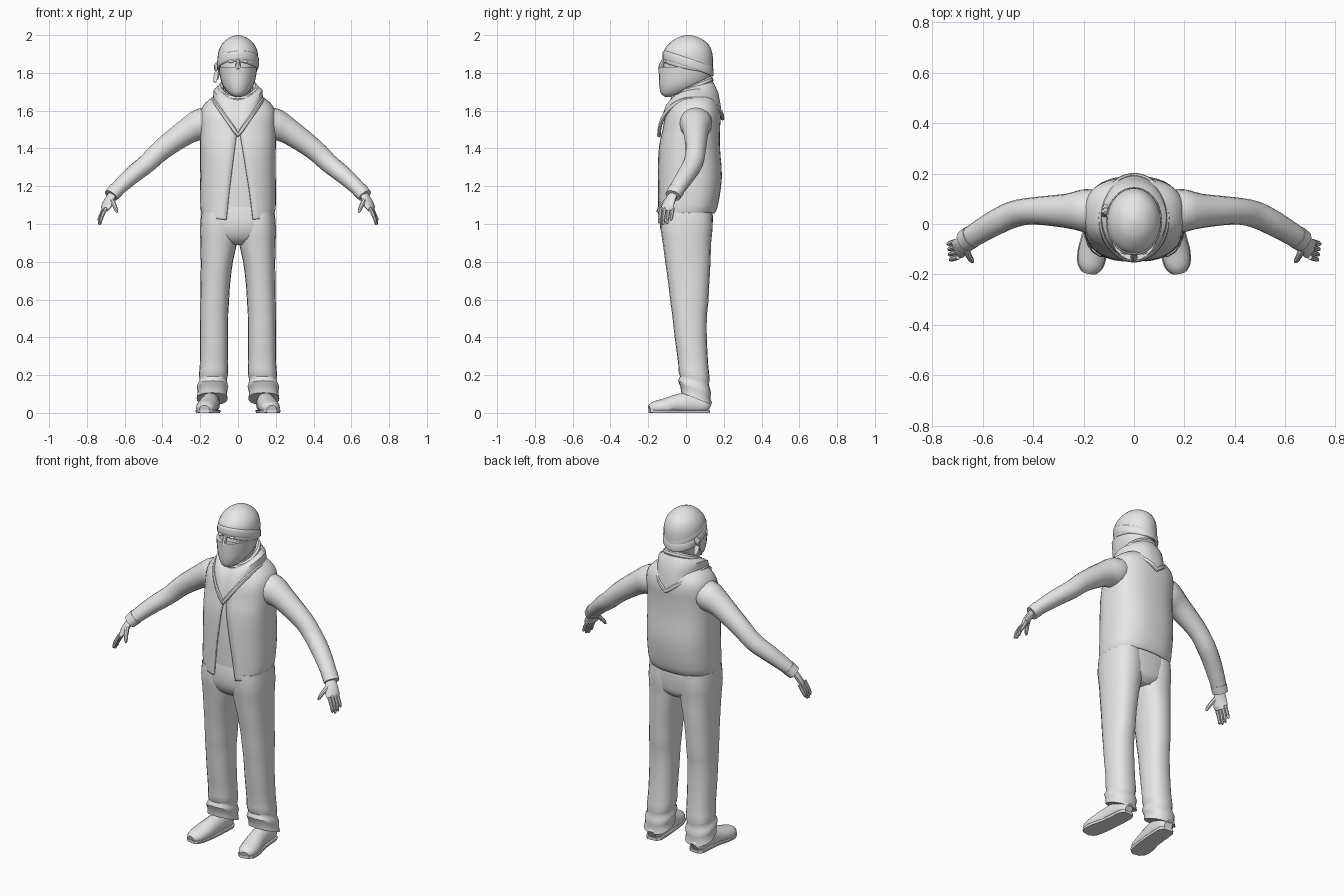
import bpy, bmesh, math
from mathutils import Vector

if "Cube" in bpy.data.objects:
    bpy.data.objects.remove(bpy.data.objects["Cube"])

grey = bpy.data.materials.new("light_grey")
grey.diffuse_color = (0.8, 0.8, 0.8, 1)
grey.use_nodes = True
grey.node_tree.nodes["Principled BSDF"].inputs["Base Color"].default_value = grey.diffuse_color


def skin(name, rows, closed=True, caps=True, loop=False, angle=40):
    """Join rows of points into one surface."""
    bm = bmesh.new()
    grid = [[bm.verts.new(p) for p in r] for r in rows]
    n = len(grid[0])
    for i in range(len(grid) if loop else len(grid) - 1):
        a, b = grid[i], grid[(i + 1) % len(grid)]
        for j in range(n if closed else n - 1):
            k = (j + 1) % n
            bm.faces.new((a[j], a[k], b[k], b[j]))
    if caps and closed and not loop:
        bm.faces.new(grid[0])
        bm.faces.new(grid[-1])
    bmesh.ops.recalc_face_normals(bm, faces=bm.faces)
    me = bpy.data.meshes.new(name)
    bm.to_mesh(me)
    bm.free()
    ob = bpy.data.objects.new(name, me)
    bpy.context.collection.objects.link(ob)
    me.materials.append(grey)
    bpy.ops.object.select_all(action='DESELECT')
    ob.select_set(True)
    bpy.context.view_layer.objects.active = ob
    bpy.ops.object.shade_smooth_by_angle(angle=math.radians(angle))
    return ob


def smooth(rows, k=3):
    """Catmull-Rom in-betweens for rows of numbers."""
    out = []
    for i in range(len(rows) - 1):
        p = [rows[max(0, min(len(rows) - 1, i + d))] for d in (-1, 0, 1, 2)]
        for s in range(k):
            t = s / k
            out.append([0.5 * (2*b + (c-a)*t + (2*a-5*b+4*c-d)*t*t + (3*b-a-3*c+d)*t**3)
                        for a, b, c, d in zip(*p)])
    return out + [list(rows[-1])]


def power(v, e):
    return math.copysign(abs(v) ** (2 / e), v)


def oval(row, angles, e=2.0):
    z, cx, cy, rx, ry, tilt = row
    pts = []
    for a in angles:
        x, y = rx * power(math.cos(a), e), ry * power(math.sin(a), e)
        pts.append(Vector((cx + x, cy + y, z + tilt * y)))
    return pts


def turn(n):
    return [2 * math.pi * i / n for i in range(n)]


def column(name, rows, n=24, e=2.0, k=3, caps=True):
    """Upright loft: rows are z, cx, cy, rx, ry, tilt."""
    return skin(name, [oval(r, turn(n), e) for r in smooth(rows, k)], caps=caps)


def tube(name, rows, n=12, k=3, lo=-9, hi=9, loop=False):
    """Loft along a path: rows are x, y, z, upright radius, sideways radius."""
    rows = rows if loop else smooth(rows, k)
    out, m = [], len(rows)
    for i, r in enumerate(rows):
        nxt = rows[(i + 1) % m] if loop else rows[min(i + 1, m - 1)]
        prv = rows[i - 1] if loop else rows[max(i - 1, 0)]
        t = (Vector(nxt[:3]) - Vector(prv[:3])).normalized()
        v = t.cross(Vector((0, 0, 1))).normalized()
        u = v.cross(t)
        ring = [Vector(r[:3]) + u * r[3] * math.sin(a) + v * r[4] * math.cos(a) for a in turn(n)]
        for p in ring:
            p.z = max(lo, min(hi, p.z))
        out.append(ring)
    return skin(name, out, loop=loop)


# Torso profile shared by the shirt and jacket
torso = smooth([(1.055, 0, 0, .192, .150, 0), (1.10, 0, .01, .2, .16, 0),
                (1.25, 0, .02, .2, .17, 0), (1.40, 0, .018, .2, .162, 0),
                (1.50, 0, .028, .2, .152, 0), (1.57, 0, .037, .2, .147, 0),
                (1.62, 0, .045, .188, .13, 0), (1.66, 0, .047, .15, .107, 0),
                (1.69, 0, .047, .09, .08, 0)])
E = 2.5
skin("shirt", [oval((max(r[0], 1.09), 0, r[2], r[3] - .013, r[4] - .013, 0), turn(32), E)
               for r in torso[2:]])

# Open jacket with a front gap that widens toward the hem
rows = []
for r in torso:
    f = max(0, min(1, (1.47 - r[0]) / .42))
    left, right = (math.acos((w / r[3]) ** (E / 2)) for w in (.008 + .055 * f, .012 + .07 * f))
    start, end = -right, math.pi + left
    ring = oval(r, [start + (end - start) * i / 40 for i in range(41)], E)
    for p in ring:   # front corners hang lower
        p.z -= .035 * max(0, 1 - (r[0] - 1.055) / .12) * max(0, -p.y / .15) ** 2
    rows.append(ring)
jacket = skin("jacket", rows, closed=False)
mod = jacket.modifiers.new("thickness", 'SOLIDIFY')
mod.thickness = .012
mod.offset = -1

# Trousers
column("trouser_seat", [(1.12, 0, .005, .175, .13, 0), (1.04, 0, .002, .192, .14, 0),
                        (.97, 0, .002, .190, .137, 0), (.92, 0, .008, .14, .122, 0),
                        (.89, 0, .012, .06, .09, 0)], 32, 2.6)
for s, side in ((1, "left"), (-1, "right")):
    leg = [(1.06, .10, .003, .094, .135, 0), (.98, .101, .003, .100, .138, 0),
           (.90, .102, .005, .097, .128, 0), (.80, .112, .01, .085, .12, 0),
           (.68, .120, .015, .078, .108, 0), (.58, .124, .018, .076, .100, 0),
           (.52, .126, .019, .074, .092, 0), (.40, .127, .025, .074, .085, 0),
           (.26, .128, .038, .074, .080, -.1), (.20, .130, .043, .077, .082, -.2),
           (.17, .132, .045, .072, .077, -.3), (.14, .134, .045, .083, .087, -.35),
           (.11, .136, .050, .078, .080, -.38), (.075, .137, .055, .082, .080, -.4)]
    column(side + "_trouser_leg", [(r[0], s * r[1], *r[2:]) for r in leg], 20, 2.4, 2)

    # Shoes with flat soles
    shoe = [(.140, .125, .03, .03, .025), (.142, .10, .04, .045, .045),
            (.145, .04, .05, .062, .048), (.152, -.04, .045, .055, .050),
            (.165, -.11, .032, .045, .055), (.173, -.165, .026, .036, .048),
            (.178, -.194, .02, .021, .026)]
    shoe = [(s * r[0], *r[1:]) for r in shoe]
    tube(side + "_shoe", shoe, 16, lo=.01)
    tube(side + "_sole", [(*r[:2], .012, r[3], r[4] + .004) for r in shoe], 16, lo=0, hi=.016)

    # Sleeves and cuffs
    arm = [(.14, .05, 1.55, .075, .085), (.20, .053, 1.525, .084, .085),
           (.27, .052, 1.49, .068, .068), (.40, .052, 1.397, .056, .054),
           (.48, .038, 1.322, .051, .053), (.56, 0, 1.258, .046, .050),
           (.64, -.048, 1.185, .038, .044), (.668, -.066, 1.155, .033, .041)]
    tube(side + "_sleeve", [(s * r[0], *r[1:]) for r in arm], 16)
    tube(side + "_cuff", [(s * .645, -.051, 1.18, .041, .046),
                          (s * .672, -.069, 1.15, .037, .044)], 16, 1)

    # Hands
    tube(side + "_palm", [(s * .66, -.064, 1.165, .02, .026), (s * .68, -.082, 1.13, .018, .034),
                          (s * .698, -.098, 1.09, .016, .040), (s * .706, -.102, 1.07, .011, .036)], 12)
    for i, finger in enumerate(("index", "middle", "ring", "little")):
        y, drop = -.132 + .021 * i, (.0, .01, .005, -.012)[i]
        x = .698 + .003 * i
        tube(f"{side}_{finger}_finger",
             [(s * x, y, 1.085, .010, .010), (s * (x + .02), y - .006, 1.045, .010, .010),
              (s * (x + .03), y - .01, 1.012 - drop, .008, .008),
              (s * (x + .031), y - .01, 1.004 - drop, .003, .003)], 8, 2)
    tube(side + "_thumb", [(s * .672, -.09, 1.135, .013, .014), (s * .655, -.128, 1.10, .012, .012),
                           (s * .643, -.147, 1.07, .009, .009), (s * .64, -.151, 1.06, .003, .003)], 8, 2)

    # Eyes
    bpy.ops.mesh.primitive_uv_sphere_add(segments=12, ring_count=8, radius=.014,
                                         location=(s * .037, -.111, 1.861))
    eye = bpy.context.object
    eye.name = side + "_eye"
    eye.scale = (1.2, .7, .6)
    eye.data.materials.append(grey)
    bpy.ops.object.shade_smooth()

# Head, face mask, cap and headbands
column("neck", [(1.60, 0, .04, .07, .075, 0), (1.78, 0, .02, .07, .08, 0)], k=1)
column("face", [(1.78, 0, 0, .092, .125, 0), (1.84, 0, .003, .095, .122, 0),
                (1.91, 0, .008, .094, .115, 0)])
tube("nose", [(0, -.105, 1.885, .008, .008), (0, -.127, 1.85, .012, .012), (0, -.134, 1.82, .015, .015)], 8)
column("face_mask", [(1.672, 0, -.088, .012, .02, 0), (1.69, 0, -.062, .048, .070, 0),
                     (1.735, 0, -.022, .082, .120, 0), (1.79, 0, -.004, .097, .140, 0),
                     (1.832, 0, -.002, .102, .143, 0)])
column("cap", [(1.845, 0, .013, .105, .128, -.3), (1.88, 0, .013, .107, .130, -.2),
               (1.915, 0, .013, .103, .126, -.08), (1.95, 0, .013, .087, .107, 0),
               (1.98, 0, .013, .057, .070, 0), (1.995, 0, .013, .026, .032, 0),
               (2.0, 0, .013, .003, .004, 0)], 28)
for name, z, slope, roll, r in (("headband", 1.85, -.33, .05, .111), ("crossed_headband", 1.858, -.2, -.13, .108)):
    band = column(name, [(z - .026, 0, .011, r - .006, r + .018, slope), (z - .018, 0, .011, r, r + .024, slope),
                         (z + .016, 0, .011, r, r + .023, slope),
                         (z + .026, 0, .011, r - .008, r + .014, slope)], 28, caps=False)
    for v in band.data.vertices:
        v.co.z += roll * v.co.x

# Knot and loose ends on one side of the head
tube("band_knot", [(-.098, .055, 1.85, .012, .012), (-.113, .05, 1.835, .018, .016), (-.113, .045, 1.81, .01, .01)], 8)
for i, (x, y, z) in enumerate(((-.122, .03, 1.75), (-.112, .075, 1.765))):
    tube(f"band_tail_{i + 1}", [(-.108, .048, 1.83, .004, .010), ((x - .112) / 2, (y + .048) / 2, 1.79, .004, .014),
                                (x, y, z, .003, .008)], 8)

# Scarf draped to a point at front and back, with a rolled edge
top, mid, edge = [], [], []
for a in turn(40):
    c, s = math.cos(a), math.sin(a)
    drop = (.19 if s < 0 else .10) * (1 - abs(c))
    top.append(Vector((.082 * c, .025 + (.09 if s < 0 else .105) * s, 1.725 + .05 * s)))
    edge.append(Vector((.132 * c, .025 + .168 * s, 1.66 - drop)))
    m = top[-1].lerp(edge[-1], .5)
    mid.append(m + Vector((.022 * c, .012 * s, .018)))
skin("scarf", [top, [a.lerp(b, .55) + Vector((0, 0, .006)) for a, b in zip(top, mid)], mid,
               [a.lerp(b, .5) + Vector((0, 0, .006)) for a, b in zip(mid, edge)], edge], caps=False)
tube("scarf_rolled_edge", [(p.x, p.y, p.z, .012, .010) for p in edge], 8, loop=True)
tube("scarf_neck_fold", [(p.x * 1.12, p.y, p.z - .012, .018, .016) for p in top], 8, loop=True)
